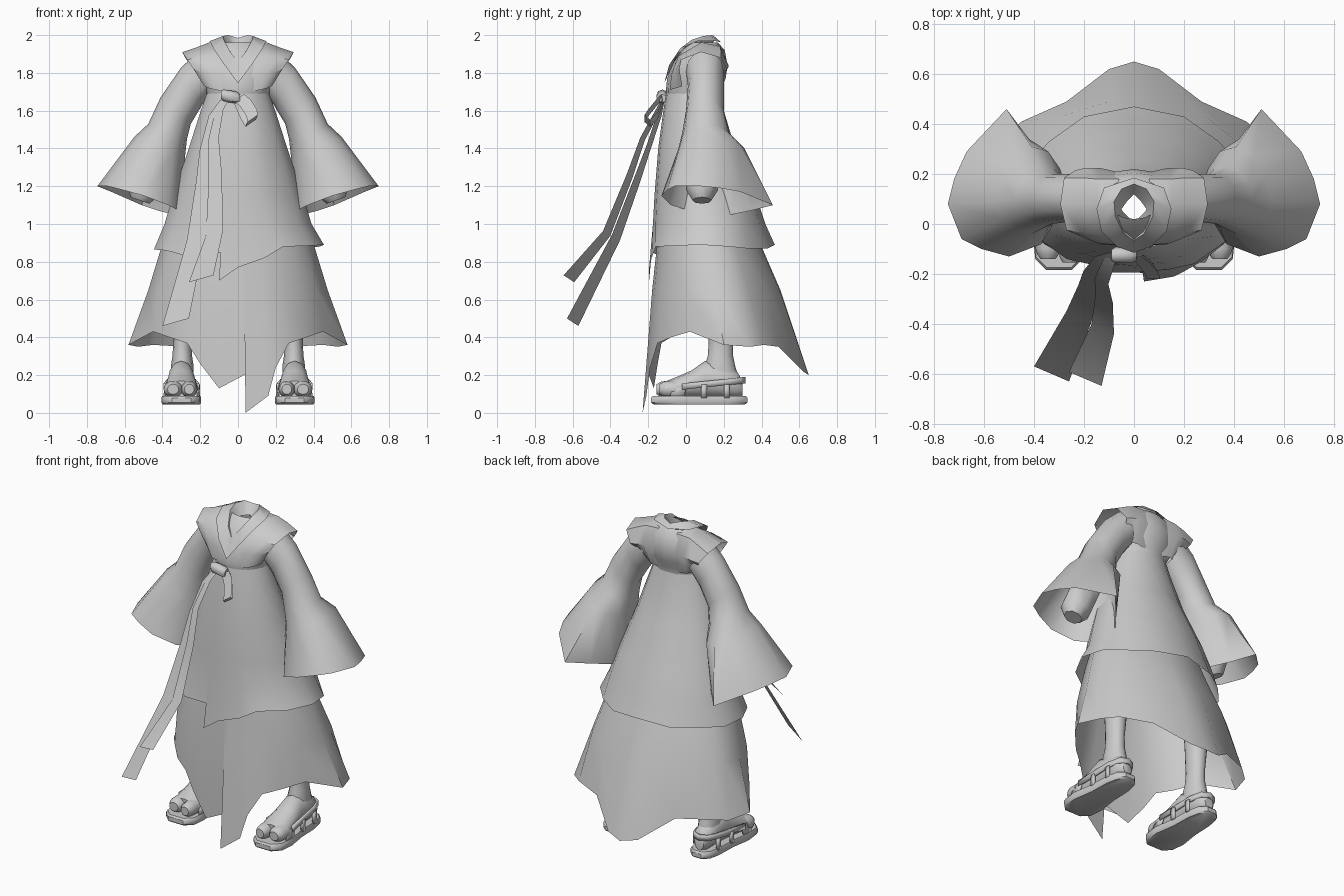
import bpy, bmesh
from math import sin, cos, pi, atan2
from mathutils import Vector as V


def grid(name, rows, closed=False, mirror=False, caps=False, thick=0):
    """Skin a list of equal-length point rows with quads."""
    bm = bmesh.new()
    vs = [[bm.verts.new(p) for p in r] for r in rows]
    n = len(rows[0])
    for a, b in zip(vs, vs[1:]):
        for i in range(n if closed else n - 1):
            j = (i + 1) % n
            bm.faces.new((a[i], a[j], b[j], b[i]))
    if caps:
        bm.faces.new(vs[0])
        bm.faces.new(vs[-1])
    bmesh.ops.recalc_face_normals(bm, faces=bm.faces)
    me = bpy.data.meshes.new(name)
    bm.to_mesh(me)
    bm.free()
    ob = bpy.data.objects.new(name, me)
    bpy.context.collection.objects.link(ob)
    if thick:
        ob.modifiers.new("Solid", 'SOLIDIFY').thickness = thick
    if mirror:
        ob.modifiers.new("Mirror", 'MIRROR')
    return ob


def oval(z, hx, yf, yb, angles, cx=0):
    c, r = (yf + yb) / 2, (yb - yf) / 2
    return [(cx + hx * cos(t), c + r * sin(t), z) for t in angles]


def turn(n):
    return [2 * pi * i / n for i in range(n)]


def limb_ring(inner, outer, front, back, n=12):
    i, o, f, b = V(inner), V(outer), V(front), V(back)
    c = (i + o) / 2
    return [c + (o - c) * cos(t) + ((b - c) * sin(t) if sin(t) > 0 else (c - f) * sin(t))
            for t in turn(n)]


def skirt(name, rings, hem):
    """Loft oval rings down to an explicit ragged hem, open at the front seam."""
    ys, xs = [p[1] for p in hem], [p[0] for p in hem]
    c, ry, rx = (max(ys) + min(ys)) / 2, (max(ys) - min(ys)) / 2, max(xs)
    ang = [atan2((p[1] - c) / ry, p[0] / rx) for p in hem]
    grid(name, [oval(*r, ang) for r in rings] + [hem])


# Bodice
grid("bodice", [oval(*r, turn(16)) for r in [
    (1.66, .155, -.095, .175), (1.69, .165, -.105, .18), (1.72, .168, -.105, .185),
    (1.77, .19, -.10, .21), (1.84, .20, -.075, .22), (1.92, .17, -.025, .205),
    (1.96, .11, .02, .17)]], closed=True)

# Vest sides rising into shoulder flaps
grid("shoulder_flap", [
    [(.05, -.085, 1.70), (.05, -.085, 1.78), (.06, -.035, 1.89), (.09, .08, 1.965), (.06, .18, 1.945), (.05, .205, 1.84), (.05, .17, 1.70)],
    [(.12, -.085, 1.71), (.14, -.078, 1.79), (.15, -.04, 1.89), (.15, .08, 1.962), (.15, .18, 1.94), (.14, .225, 1.84), (.12, .175, 1.71)],
    [(.16, -.05, 1.72), (.19, -.06, 1.80), (.21, -.035, 1.88), (.22, .08, 1.935), (.21, .185, 1.915), (.19, .225, 1.83), (.16, .15, 1.72)],
    [(.18, -.02, 1.73), (.235, -.035, 1.82), (.27, -.025, 1.87), (.295, .08, 1.91), (.28, .185, 1.88), (.235, .215, 1.82), (.18, .13, 1.73)]],
    mirror=True)

# Crossed collar
grid("collar", [
    [(0, -.115, 1.745), (.07, -.09, 1.84), (.13, -.03, 1.93), (.15, .06, 1.968), (.12, .145, 1.97), (0, .185, 1.962)],
    [(0, -.065, 1.86), (.04, -.04, 1.91), (.075, .03, 1.975), (.08, .09, 1.995), (.05, .14, 2.0), (0, .16, 1.985)],
    [(0, .005, 1.82), (.025, .03, 1.88), (.045, .05, 1.92), (.05, .06, 1.93), (.025, .095, 1.93), (0, .12, 1.93)]],
    mirror=True)

# Outer robe skirt
skirt("outer_skirt", [(1.69, .168, -.105, .18), (1.6, .20, -.12, .2), (1.4, .265, -.147, .26),
                      (1.15, .35, -.167, .37), (1.0, .395, -.175, .42)],
      [(-.10, -.195, .70), (0, -.195, .77), (.14, -.182, .82), (.24, -.16, .88), (.38, -.06, .885),
       (.455, .08, .89), (.43, .23, .88), (.34, .33, .87), (.2, .43, .87), (0, .47, .89),
       (-.2, .43, .87), (-.34, .33, .87), (-.43, .23, .865), (-.445, .08, .865),
       (-.38, -.06, .86), (-.27, -.14, .83), (-.09, -.18, .85)])

# Ragged under skirt
skirt("under_skirt", [(1.05, .34, -.145, .34), (.88, .405, -.155, .40), (.65, .475, -.18, .50)],
      [(.04, -.23, 0), (.16, -.21, .09), (.20, -.19, .24), (.27, -.15, .37), (.36, -.08, .40),
       (.45, .02, .43), (.58, .20, .36), (.53, .34, .35), (.45, .41, .36), (.27, .49, .35),
       (.10, .62, .22), (0, .65, .20), (-.10, .62, .22), (-.27, .49, .35), (-.45, .41, .36),
       (-.53, .34, .35), (-.58, .20, .36), (-.45, .02, .43), (-.36, -.08, .40),
       (-.27, -.13, .37), (-.20, -.15, .26), (-.10, -.17, .13), (.05, -.20, .21)])

# Flared sleeves ending in a pointed cuff
cuff = [(.745, .08, 1.20), (.72, .18, 1.19), (.67, .29, 1.17), (.51, .46, 1.10), (.42, .34, 1.07),
        (.34, .24, 1.05), (.30, .12, 1.07), (.31, .02, 1.07), (.37, -.08, 1.10), (.50, -.13, 1.15),
        (.61, -.10, 1.18), (.69, -.06, 1.20)]
grid("sleeve", [limb_ring(*r) for r in [
    ((.14, .1, 1.70), (.20, .1, 1.92), (.17, .00, 1.81), (.17, .2, 1.81)),
    ((.19, .1, 1.63), (.30, .1, 1.83), (.25, .01, 1.73), (.25, .2, 1.73)),
    ((.25, .11, 1.53), (.41, .1, 1.67), (.33, .00, 1.60), (.33, .2, 1.60)),
    ((.27, .12, 1.45), (.475, .1, 1.53), (.37, -.02, 1.48), (.37, .23, 1.48)),
    ((.28, .12, 1.36), (.55, .09, 1.46), (.41, -.04, 1.40), (.41, .31, 1.40))]] + [cuff],
    closed=True, mirror=True)


def tube_ring(c, r, n=8):
    c = V(c)
    return limb_ring(c - V((r, 0, r * .35)), c + V((r, 0, r * .35)), c - V((0, r, 0)), c + V((0, r, 0)), n)


# Forearm stumps inside the sleeves
grid("forearm", [tube_ring(*a) for a in [
    ((.36, .1, 1.50), .07), ((.44, .09, 1.32), .085), ((.50, .085, 1.18), .085), ((.52, .085, 1.125), .05)]],
    closed=True, mirror=True, caps=True)


# Long sash ribbons
def ribbon(name, path):
    d = V((1, -.43, .28))
    grid(name, [[V(p[:3]) - d * p[3] / 2, V(p[:3]) + d * p[3] / 2] for p in path])


ribbon("long_ribbon", [(-.08, -.12, 1.66, .03), (-.13, -.14, 1.58, .05), (-.175, -.20, 1.40, .055),
                       (-.185, -.26, 1.23, .075), (-.22, -.37, .93, .10), (-.33, -.60, .48, .14)])
ribbon("short_ribbon", [(-.06, -.12, 1.66, .03), (-.10, -.15, 1.60, .045), (-.13, -.23, 1.45, .055),
                        (-.12, -.30, 1.25, .07), (-.125, -.42, .95, .09), (-.195, -.62, .71, .13)])

# Bow knot and hanging loop
grid("bow_knot", [[(x, -.125 + r * cos(t), z + r * sin(t)) for t in turn(8)]
                  for x, z, r in [(-.09, 1.685, .022), (-.075, 1.68, .032), (-.01, 1.67, .032), (.01, 1.665, .022)]],
     closed=True, caps=True)
loop = [V(p) for p in [(0, -.13, 1.665), (.035, -.155, 1.64), (.07, -.20, 1.585), (.075, -.22, 1.555),
                       (.065, -.19, 1.53), (.04, -.15, 1.57), (.01, -.125, 1.64)]]
grid("bow_loop", [[p - V((.025, 0, .015)) for p in loop], [p + V((.03, 0, .022)) for p in loop]], closed=True)

# Legs
grid("leg", [oval(*r, turn(12), cx=.295) for r in [
    (.75, .075, .11, .27), (.5, .058, .12, .26), (.37, .048, .12, .25), (.30, .052, .115, .25),
    (.25, .06, .10, .26), (.15, .06, .09, .29)]], closed=True, mirror=True)


def foot_ring(y, hw, z0, z1, cx=.3):
    return [(cx + hw * cos(t), y, (z0 + z1) / 2 + (z1 - z0) / 2 * sin(t)) for t in turn(12)]


# Feet with a separate big toe
grid("foot", [foot_ring(*r) for r in [
    (.30, .03, .09, .17), (.27, .058, .08, .22), (.20, .065, .08, .26), (.10, .07, .08, .275),
    (.03, .08, .08, .225), (-.05, .088, .075, .19), (-.10, .084, .08, .17)]],
    closed=True, mirror=True, caps=True)
for name, cx, w, tip in [("big_toe", .258, .044, -.155), ("small_toes", .344, .05, -.14)]:
    grid(name, [foot_ring(y, w * s, .125 - .045 * s, .125 + .045 * s, cx)
                for y, s in [(-.05, 1), (-.10, 1), (tip + .02, .88), (tip, .6)]],
         closed=True, mirror=True, caps=True)


# Sandal sole, bevelled outline
def sole(z, s):
    half = [(.05, -.185), (.095, -.14), (.105, -.05), (.085, .08), (.08, .22), (.065, .29), (.03, .325)]
    pts = half + [(-x, y) for x, y in reversed(half)]
    return [(.3 + x * s, .07 + (y - .07) * s, z) for x, y in pts]


grid("sandal_sole", [sole(.045, .95), sole(.055, 1), sole(.08, 1), sole(.09, .96)],
     closed=True, mirror=True, caps=True)

# Sandal straps: heel band, instep band and side posts
heel = [(-.095, -.02), (-.085, .1), (-.075, .22), (-.05, .29), (0, .315),
        (.05, .29), (.075, .22), (.085, .1), (.095, -.02)]
grid("heel_strap", [[(.3 + x, y, z + .1 * y) for x, y in heel] for z in (.125, .158)], mirror=True, thick=.012)
arc = [pi * i / 8 for i in range(9)]
grid("instep_strap", [[(.3 + .096 * cos(t), y + .03 * sin(t), .085 + h * sin(t)) for t in arc]
                      for y, h in [(-.085, .10), (-.01, .128)]], mirror=True, thick=.01)
for side in (-1, 1):
    for y in (.08, .2):
        x = .3 + side * (.088 - .05 * (y - .05))
        grid("strap_post", [[(x, y, z), (x, y + .03, z)] for z in (.08, .15)], mirror=True, thick=.012)

# Smooth shading with crisp creases
for ob in bpy.context.collection.objects:
    ob.select_set(True)
    bpy.context.view_layer.objects.active = ob
bpy.ops.object.shade_smooth_by_angle(angle=.75)
